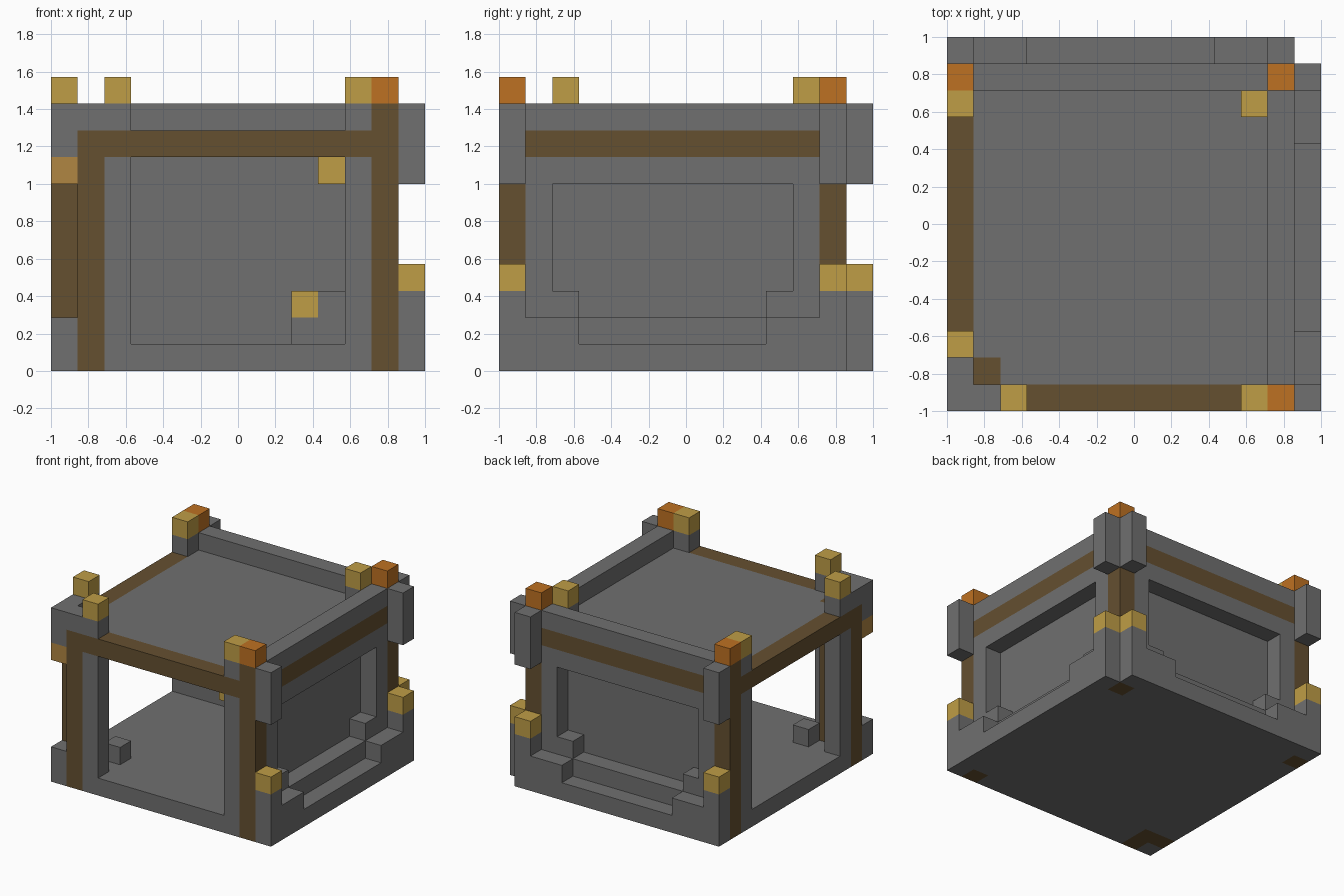
import bpy
import bmesh
from mathutils import Matrix, Vector

cube = bpy.data.objects.get("Cube")
if cube:
    bpy.data.objects.remove(cube, do_unlink=True)

UNIT = 2 / 14  # one block; the footprint is fourteen blocks wide


def material(name, rgb):
    mat = bpy.data.materials.new(name)
    mat.use_nodes = True
    color = (*rgb, 1.0)
    mat.diffuse_color = color
    mat.node_tree.nodes["Principled BSDF"].inputs["Base Color"].default_value = color
    return mat


STONE = material("grey stone", (0.162, 0.162, 0.162))
WOOD = material("dark brown wood", (0.130, 0.080, 0.030))
GOLD = material("gold", (0.521, 0.337, 0.061))
ORANGE = material("orange", (0.515, 0.165, 0.016))
TAN = material("tan", (0.434, 0.238, 0.055))


def part(name, mat, *boxes, mirror=True):
    """Join boxes, given as two block corners, and mirror them over the x = y diagonal."""
    bm = bmesh.new()
    for low, high in boxes:
        pairs = [(Vector(low), Vector(high))]
        if mirror:
            pairs.append((Vector(low).yxz, Vector(high).yxz))
        if pairs[0] == pairs[-1]:
            pairs = pairs[:1]
        for a, b in pairs:
            middle = ((a + b) / 2 - Vector((7, 7, 0))) * UNIT
            size = (b - a) * UNIT
            bmesh.ops.create_cube(
                bm, size=1, matrix=Matrix.Translation(middle) @ Matrix.Diagonal((*size, 1)))
    mesh = bpy.data.meshes.new(name)
    bm.to_mesh(mesh)
    bm.free()
    mesh.materials.append(mat)
    obj = bpy.data.objects.new(name, mesh)
    bpy.context.collection.objects.link(obj)
    return obj


def block(x, y, z, height=1):
    return (x, y, z), (x + 1, y + 1, z + height)


# Floor and roof leave room for the wooden post inside the front right corner
for name, z in (("floor", 0), ("roof", 8)):
    part(name, STONE, ((2, 1, z), (12, 12, z + 1)), ((1, 2, z), (2, 12, z + 1)), mirror=False)

# Open sides: sill, jambs and the wooden frame
part("sill", STONE, ((2, 0, 0), (12, 1, 1)))
part("jambs", STONE, block(2, 0, 1, 7), block(11, 0, 1, 7))
part("frame_posts", WOOD, block(1, 0, 0, 8))
part("frame_beam", WOOD, ((1, 0, 8), (12, 1, 9)))
part("inner_post", WOOD, block(1, 1, 0, 9))
part("corner_posts", WOOD, block(12, 0, 0, 10), block(12, 12, 0, 10))

# Closed sides: surround with a stepped recess, panel, stripe and parapet
part("wall_surround", STONE,
     ((12, 1, 0), (13, 12, 2)),
     block(12, 1, 2, 5), block(12, 11, 2, 5),
     block(12, 2, 2), block(12, 10, 2),
     ((12, 1, 7), (13, 12, 8)))
part("wall_panel", STONE, ((11, 1, 1), (12, 12, 8)))
part("wall_stripe", WOOD, ((12, 1, 8), (13, 12, 9)))
part("parapet", STONE, ((12, 1, 9), (13, 12, 10)))
part("stepped_ledge", STONE,
     ((13, 1, 0), (14, 12, 1)), ((13, 1, 1), (14, 3, 2)), ((13, 10, 1), (14, 12, 2)))

# Outer brackets at the ends of the closed sides
for end, y in (("front", 0), ("back", 12)):
    part(end + "_bracket_feet", STONE, block(13, y, 0, 3))
    part(end + "_bracket_lamps", GOLD, block(13, y, 3))
    part(end + "_bracket_tops", STONE, block(13, y, 7, 3))

# Broken corner with a hanging block
part("corner_foot", STONE, block(0, 0, 0, 2))
part("corner_lantern", TAN, block(0, 0, 7))
part("corner_crown", STONE, block(0, 0, 8, 2), ((1, 0, 9), (3, 1, 10)))

# Roof lamps and their pedestals
part("lamp_pedestals", STONE, block(11, 0, 9), block(11, 11, 9))
part("gold_lamps", GOLD, block(2, 0, 10), block(11, 0, 10), block(11, 11, 10))
part("orange_lamps", ORANGE, block(12, 0, 10), block(12, 12, 10))

# Furnishings inside the room
part("floor_block", STONE, block(2, 2, 1))
part("corner_bench", STONE, block(9, 9, 1), block(10, 9, 1, 2), block(10, 10, 1, 2))
part("bench_lamp", GOLD, block(9, 9, 2))
part("ceiling_lamps", GOLD, block(10, 1, 7))
